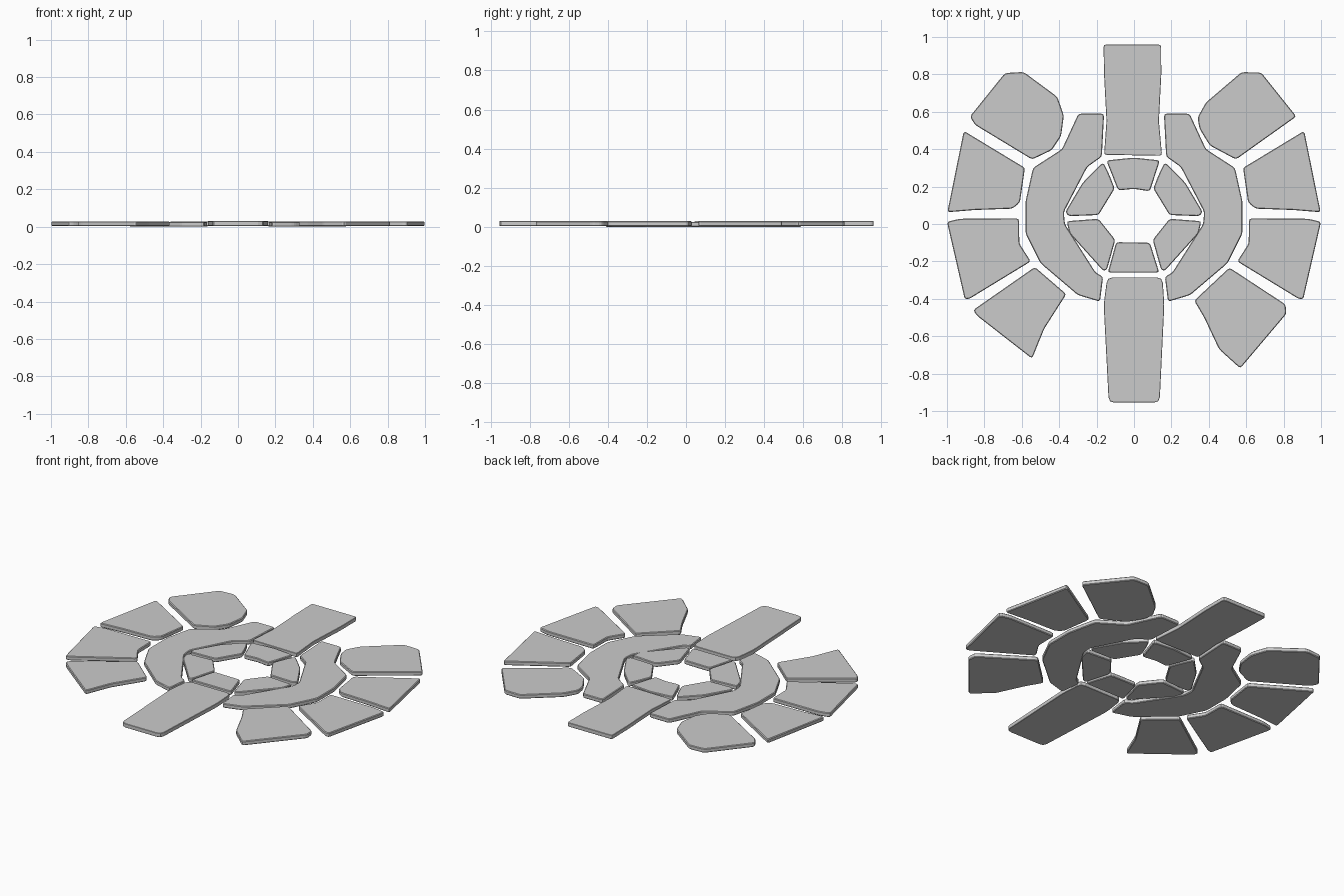
import bpy, bmesh
from mathutils import Vector

if "Cube" in bpy.data.objects:
    bpy.data.objects.remove(bpy.data.objects["Cube"])


def rounded(points, r):
    """Round each corner of an outline with a short three-point curve."""
    out, n = [], len(points)
    for i in range(n):
        a, p, b = (Vector(points[k % n]) for k in (i - 1, i, i + 1))
        da, db = a - p, b - p
        s = p + da.normalized() * min(r, da.length * 0.4)
        e = p + db.normalized() * min(r, db.length * 0.4)
        out += [s, (s + 2 * p + e) / 4, e]
    return out


def slab(name, points, z0=0.003, z1=0.029, r=0.015, edge=0.004, flip=False):
    """Flat stone: rounded outline, extruded, with a small edge chamfer."""
    if flip:
        points = [(-x, y) for x, y in points]
    bm = bmesh.new()
    face = bm.faces.new([bm.verts.new((p.x, p.y, z0)) for p in rounded(points, r)])
    ext = bmesh.ops.extrude_face_region(bm, geom=[face])
    for v in ext["geom"]:
        if isinstance(v, bmesh.types.BMVert):
            v.co.z = z1
    bmesh.ops.recalc_face_normals(bm, faces=bm.faces)
    mesh = bpy.data.meshes.new(name)
    bm.to_mesh(mesh)
    bm.free()
    ob = bpy.data.objects.new(name, mesh)
    bpy.context.collection.objects.link(ob)
    bev = ob.modifiers.new("edge", "BEVEL")
    bev.width, bev.segments = edge, 1
    bev.limit_method, bev.angle_limit = "ANGLE", 1.2
    return ob


def pair(name, points, **kw):
    slab("right_" + name, points, **kw)
    slab("left_" + name, points, flip=True, **kw)


# long planks at top and bottom
slab("back_plank", [(-.163, .96), (.145, .96), (.146, .80), (.133, .55), (.15, .365),
                    (-.16, .37), (-.147, .55), (-.16, .80)], .005, .03, edge=.002)
slab("front_plank", [(-.143, -.285), (.152, -.285), (.162, -.43), (.137, -.955),
                     (-.135, -.955), (-.162, -.43)], .005, .03, r=.03, edge=.002)

# curved halves of the middle ring
pair("ring_half", [(.16, .59), (.297, .59), (.385, .40), (.54, .30), (.58, .12),
                   (.58, -.05), (.50, -.21), (.30, -.38), (.182, -.415), (.165, -.282),
                   (.205, -.26), (.37, 0), (.375, .065), (.25, .305), (.172, .36)],
     z0=0, z1=.026)

# six small stones around the central opening
slab("inner_back_stone", [(-.148, .34), (0, .355), (.138, .34), (.085, .175),
                          (0, .188), (-.085, .18)])
slab("inner_front_stone", [(-.095, -.097), (.085, -.1), (.135, -.26), (-.14, -.26)])
pair("inner_upper_stone", [(.165, .33), (.275, .22), (.367, .065), (.35, .042),
                           (.19, .048), (.103, .19), (.135, .27)])
pair("inner_lower_stone", [(.19, .028), (.36, .015), (.345, -.05), (.165, -.25),
                           (.145, -.245), (.10, -.085)])

# side petals
pair("upper_side_petal", [(.91, .498), (.998, .063), (.85, .075), (.65, .082), (.61, .115),
                          (.583, .30)])
pair("lower_side_petal", [(.615, .03), (.93, .028), (1, .012), (.905, -.402), (.88, -.40),
                          (.552, -.20), (.613, -.105)])

# corner petals, each with its own outline
slab("back_left_petal", [(-.69, .807), (-.59, .813), (-.41, .68), (-.375, .58),
                         (-.39, .47), (-.44, .395), (-.545, .345), (-.85, .53),
                         (-.877, .575)])
slab("back_right_petal", [(.575, .812), (.68, .81), (.868, .575), (.545, .345),
                          (.405, .42), (.35, .51), (.34, .57), (.385, .65)])
slab("front_left_petal", [(-.86, -.46), (-.53, -.23), (-.362, -.375), (-.48, -.56),
                          (-.545, -.72), (-.84, -.49)])
slab("front_right_petal", [(.51, -.233), (.81, -.43), (.815, -.48), (.568, -.772),
                           (.455, -.67), (.375, -.5), (.322, -.41)])
